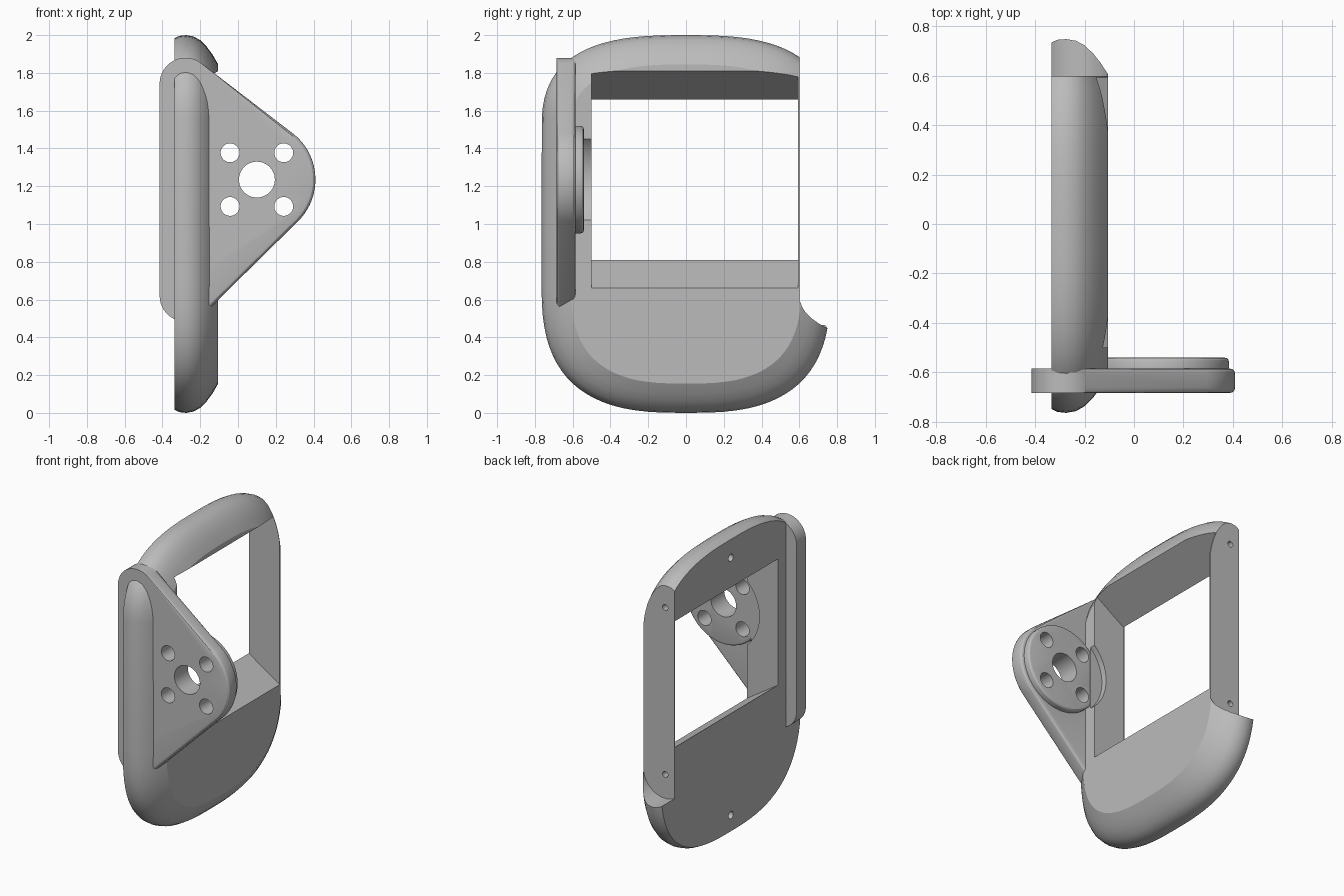
import bpy, bmesh, math
from mathutils import Vector

cube = bpy.data.objects.get("Cube")
if cube:
    bpy.data.objects.remove(cube, do_unlink=True)

grey = bpy.data.materials.new("plain grey")
grey.use_nodes = True
GREY = (0.5, 0.5, 0.5, 1)
grey.diffuse_color = GREY
grey.node_tree.nodes["Principled BSDF"].inputs["Base Color"].default_value = GREY


def loft(name, rings, bevel=0, bevel_from=-9):
    """Skin matching rings and cap the ends; optionally round the cap edges."""
    bm = bmesh.new()
    loops = [[bm.verts.new(p) for p in ring] for ring in rings]
    n = len(loops[0])
    for a, b in zip(loops, loops[1:]):
        for i in range(n):
            j = (i + 1) % n
            bm.faces.new((a[i], a[j], b[j], b[i]))
    caps = [bm.faces.new(loops[0][::-1]), bm.faces.new(loops[-1])]
    bmesh.ops.recalc_face_normals(bm, faces=bm.faces)
    if bevel:
        edges = [e for f in caps for e in f.edges
                 if all(v.co.x > bevel_from for v in e.verts)]
        bmesh.ops.bevel(bm, geom=edges, offset=bevel, segments=3,
                        profile=0.5, affect='EDGES')
    mesh = bpy.data.meshes.new(name)
    bm.to_mesh(mesh)
    bm.free()
    mesh.materials.append(grey)
    ob = bpy.data.objects.new(name, mesh)
    bpy.context.collection.objects.link(ob)
    return ob


def prism_y(name, outline, y0, y1, **kw):
    return loft(name, [[(x, y, z) for x, z in outline] for y in (y0, y1)], **kw)


def arc(cx, cz, r, a0, a1, n):
    return [(cx + r * math.cos(math.radians(a0 + (a1 - a0) * i / n)),
             cz + r * math.sin(math.radians(a0 + (a1 - a0) * i / n)))
            for i in range(n + 1)]


def circle(cx, cz, r, n=48):
    return arc(cx, cz, r, 0, 360, n)[:-1]


def combine(target, tool, operation='DIFFERENCE'):
    mod = target.modifiers.new("combine", 'BOOLEAN')
    mod.operation, mod.solver, mod.object = operation, 'EXACT', tool
    bpy.context.view_layer.objects.active = target
    bpy.ops.object.modifier_apply(modifier=mod.name)
    bpy.data.objects.remove(tool, do_unlink=True)


def smooth(ob):
    bpy.ops.object.select_all(action='DESELECT')
    ob.select_set(True)
    bpy.context.view_layer.objects.active = ob
    bpy.ops.object.shade_smooth_by_angle(angle=math.radians(25))


def body_ring(x, inset, steps=20):
    """Soft-cornered outline in the side plane, drawn in by inset."""
    ring = []
    corners = ((1, 1), (-1, 1), (-1, -1), (1, -1))
    for k, (sy, sz) in enumerate(corners):
        for i in range(steps):
            t = (i + k % 2) / steps if k % 2 == 0 else 1 - i / steps
            t *= math.pi / 2
            mid, height = (1.48, 0.52) if sz > 0 else (0.7, 0.7)
            y = (0.765 - inset) * max(0, math.cos(t)) ** (2 / 2.8)
            z = (height - inset) * max(0, math.sin(t)) ** (2 / 2.8)
            ring.append((x, sy * y, mid + sz * z))
    return ring


# Frame body: rounded on the +x side, flat on the -x side
INNER, OUTER = -0.335, -0.105
section = [(INNER, 0.016), (-0.31, 0.004), (-0.275, 0), (-0.235, 0.007),
           (-0.2, 0.027), (-0.165, 0.062), (-0.135, 0.103), (OUTER, 0.155)]
body = loft("frame_body", [body_ring(x, d) for x, d in section])

# Tapered window opening, leaving a thin strip at the back
def window_ring(x):
    t = (x - OUTER) / (INNER - OUTER)
    lo, hi = 0.66 + 0.15 * t, 1.81 - 0.15 * t
    return [(x, -0.5, lo), (x, 0.594, lo), (x, 0.594, hi), (x, -0.5, hi)]

combine(body, loft("window_cutter", [window_ring(-0.4), window_ring(-0.04)]))

# Round-ended recess down the back, with two screw holes
MID = -0.265
slot = arc(MID, 1.735, 0.162, 0, 180, 32) + arc(MID, 0.61, 0.162, 180, 360, 32)
combine(body, prism_y("back_recess_cutter", slot, 0.6, 0.9))
for z in (0.61, 1.735):
    combine(body, prism_y("back_hole_cutter", circle(MID, z, 0.02, 20), 0.5, 0.7))

# Screw holes in the flat side
for z in (0.125, 1.86):
    ring = circle(0, z, 0.025, 20)
    combine(body, loft("side_hole_cutter",
                       [[(x, y, h) for y, h in ring] for x in (-0.4, -0.22)]))

# Clearance for the round boss
combine(body, prism_y("clearance_cutter", circle(0.1, 1.235, 0.297, 64), -0.54, -0.44))
smooth(body)

# Mounting plate: three round corners joined by straight sides
HUB = (0.1, 1.235)
outline = (arc(-0.278, 0.62, 0.137, 180, 314, 16)
           + arc(*HUB, 0.31, -46, 51, 24)
           + arc(-0.278, 1.743, 0.137, 51, 180, 16))
plate = prism_y("mounting_plate", outline, -0.685, -0.585, bevel=0.024, bevel_from=-0.2)

# Raised boss on the back of the plate
boss = prism_y("boss", circle(*HUB, 0.285, 64), -0.64, -0.541, bevel=0.018)
combine(plate, boss, 'UNION')

# Shaft hole and four bolt holes
combine(plate, prism_y("shaft_cutter", circle(*HUB, 0.095), -0.9, -0.4))
for sx in (-1, 1):
    for sz in (-1, 1):
        ring = circle(HUB[0] + sx * 0.142, HUB[1] + sz * 0.142, 0.05, 32)
        combine(plate, prism_y("bolt_cutter", ring, -0.9, -0.4))
smooth(plate)
